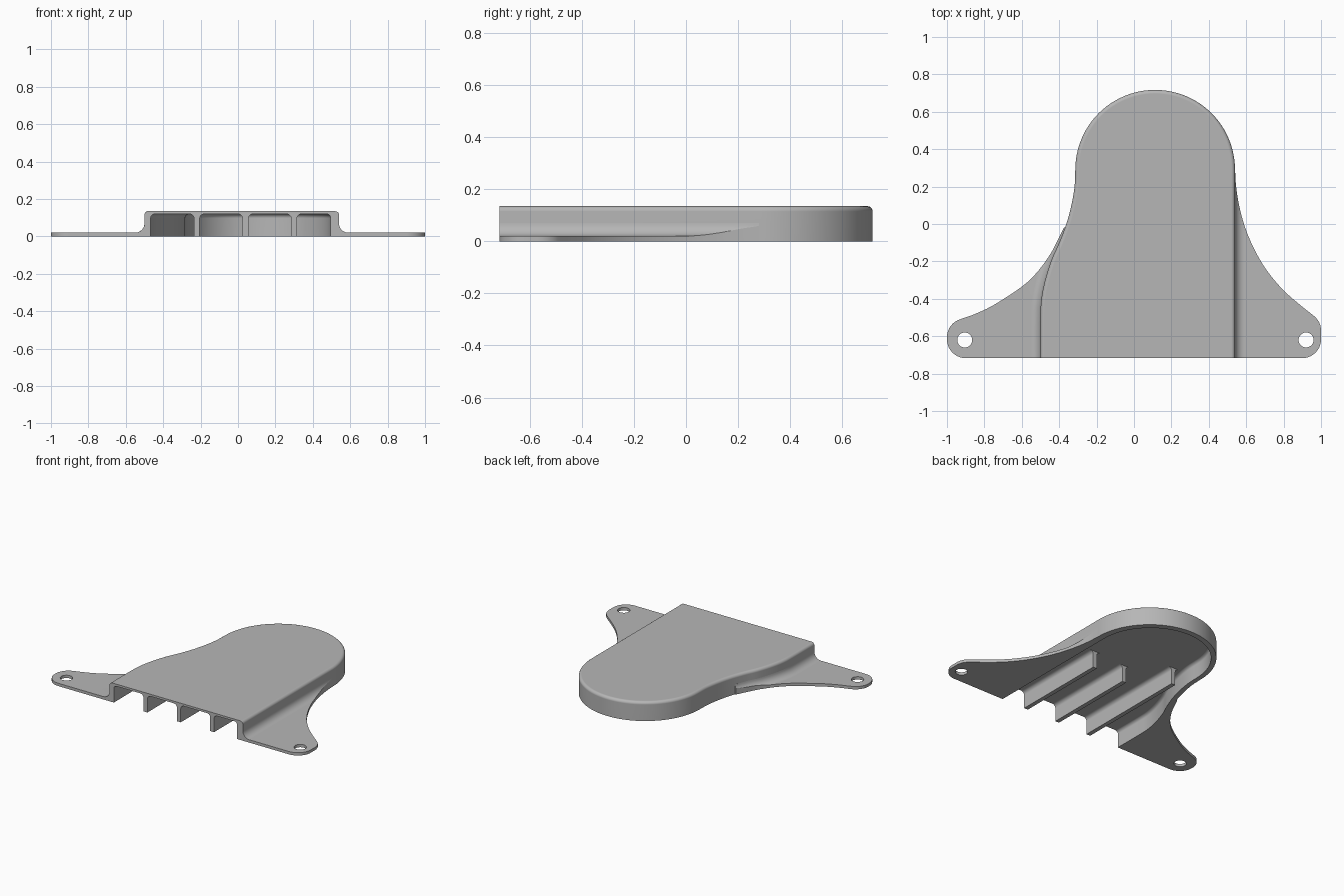
import bpy, bmesh, math
from mathutils import Vector

if "Cube" in bpy.data.objects:
    bpy.data.objects.remove(bpy.data.objects["Cube"], do_unlink=True)

FRONT, TOP, CEILING, PLATE = -0.717, 0.135, 0.12, 0.02

grey = bpy.data.materials.new("plain grey")
grey.use_nodes = True
grey.diffuse_color = (0.47, 0.47, 0.47, 1)
grey.node_tree.nodes["Principled BSDF"].inputs["Base Color"].default_value = (0.47, 0.47, 0.47, 1)


def arc(cx, cy, r, start, end, n):
    angles = [math.radians(start + (end - start) * i / n) for i in range(n + 1)]
    return [Vector((cx + r * math.cos(a), cy + r * math.sin(a))) for a in angles]


def smooth(points, n=6):
    """Smooth curve through a few points."""
    p = [Vector(q) for q in points]
    p = [2 * p[0] - p[1]] + p + [2 * p[-1] - p[-2]]
    out = []
    for a, b, c, d in zip(p, p[1:], p[2:], p[3:]):
        for i in range(n):
            t = i / n
            out.append(0.5 * (2 * b + (c - a) * t + (2 * a - 5 * b + 4 * c - d) * t ** 2
                              + (3 * b - a - 3 * c + d) * t ** 3))
    return out + [p[-2]]


def finish(bm, name):
    bmesh.ops.recalc_face_normals(bm, faces=bm.faces)
    mesh = bpy.data.meshes.new(name)
    bm.to_mesh(mesh)
    bm.free()
    obj = bpy.data.objects.new(name, mesh)
    bpy.context.collection.objects.link(obj)
    mesh.materials.append(grey)
    return obj


def shade(obj):
    bpy.ops.object.select_all(action='DESELECT')
    obj.select_set(True)
    bpy.context.view_layer.objects.active = obj
    bpy.ops.object.shade_smooth_by_angle(angle=math.radians(35))
    obj.modifiers.new("even_shading", 'WEIGHTED_NORMAL').keep_sharp = True


def loft(bm, rings, closed):
    """Join matching rows of points with quads."""
    rows = [[bm.verts.new(p) for p in ring] for ring in rings]
    for a, b in zip(rows, rows[1:]):
        n = len(a)
        for i in range(n if closed else n - 1):
            j = (i + 1) % n
            bm.faces.new((a[i], a[j], b[j], b[i]))
    return rows


# Wall path: straight left side, round back, S-curved right side
left_wall = [Vector((0.54, FRONT)), Vector((0.54, -0.2))]
dome = arc(0.113, 0.29, 0.427, 0, 180, 48)
right_wall = smooth([(-0.314, 0.29), (-0.318, 0.2), (-0.335, 0.1), (-0.362, 0), (-0.4, -0.1),
                     (-0.44, -0.19), (-0.475, -0.3), (-0.495, -0.4), (-0.5, -0.5), (-0.5, FRONT)])
path = left_wall + dome + right_wall[1:]
normals = []
for i in range(len(path)):
    t = (path[min(i + 1, len(path) - 1)] - path[max(i - 1, 0)]).normalized()
    normals.append(Vector((t.y, -t.x)))
normals[0], normals[-1] = Vector((1, 0)), Vector((-1, 0))


def wall_rings(inset, height, radius, steps=6):
    """Wall rows from the floor up, rounding over into a flat top."""
    profile = [(0, 0)]
    for k in range(steps + 1):
        a = math.pi / 2 * k / steps
        profile.append((radius * (1 - math.cos(a)), height - radius * (1 - math.sin(a))))
    rings = []
    for d, z in profile:
        ring = []
        for p, n in zip(path, normals):
            q = p - n * (d + inset(n))
            ring.append((q.x, q.y, z))
        rings.append(ring)
    return rings


# Hollow cover, open at the front and below
bm = bmesh.new()
outer = loft(bm, wall_rings(lambda n: 0, TOP, 0.02), False)
inner = loft(bm, wall_rings(lambda n: 0.039 + 0.006 * n.x, CEILING, 0.022), False)
bm.faces.new(outer[-1])
bm.faces.new(inner[-1])
for i in range(len(path) - 1):
    bm.faces.new((outer[0][i], outer[0][i + 1], inner[0][i + 1], inner[0][i]))
bm.faces.new([r[0] for r in outer] + [r[-1] for r in reversed(outer)]
             + [r[-1] for r in inner] + [r[0] for r in reversed(inner)])
shade(finish(bm, "cover"))


def wall_x(y, wall):
    """Where the wall stands at a given depth."""
    for a, b in zip(wall, wall[1:]):
        if min(a.y, b.y) <= y <= max(a.y, b.y) and a.y != b.y:
            return a.x + (b.x - a.x) * (y - a.y) / (b.y - a.y)
    return wall[-1].x


def flange(name, edge, wall, side, hole, radius=0.05, steps=8):
    """Thin mounting ear that sweeps up into the wall."""
    rings = []
    for p in edge:
        x0 = wall_x(p.y, wall)
        width = max((p.x - x0) * side, 0.001)
        ring = [(x0 - side * 0.012, p.y, 0), (x0 - side * 0.012, p.y, PLATE + radius)]
        for k in range(steps + 1):
            a = math.pi / 2 * k / steps
            d = min(radius * (1 - math.cos(a)), width * (0.9 + 0.09 * k / steps))
            z = PLATE + radius - math.sqrt(radius ** 2 - (radius - d) ** 2)
            ring.append((x0 + side * d, p.y, z))
        d = min(width, radius)
        z = PLATE + radius - math.sqrt(radius ** 2 - (radius - d) ** 2)
        ring += [(x0 + side * width, p.y, z), (x0 + side * width, p.y, 0)]
        rings.append(ring)
    bm = bmesh.new()
    rows = loft(bm, rings, True)
    bm.faces.new(rows[0])
    bm.faces.new(rows[-1])
    obj = finish(bm, name)

    # Screw hole
    bpy.ops.mesh.primitive_cylinder_add(vertices=32, radius=0.04, depth=0.2, location=(*hole, 0))
    cutter = bpy.context.object
    cutter.hide_render = True
    cut = obj.modifiers.new("screw_hole", 'BOOLEAN')
    cut.operation, cut.object, cut.solver = 'DIFFERENCE', cutter, 'EXACT'
    bpy.ops.object.select_all(action='DESELECT')
    obj.select_set(True)
    bpy.context.view_layer.objects.active = obj
    bpy.ops.object.modifier_apply(modifier=cut.name)
    bpy.data.objects.remove(cutter, do_unlink=True)
    shade(obj)


# Left ear
edge = arc(0.9, FRONT + 0.1, 0.1, -90, 0, 10) + arc(0.9, -0.57, 0.1, 0, 50, 6)
edge += smooth([(0.964, -0.493), (0.885, -0.43), (0.805, -0.36), (0.73, -0.275), (0.67, -0.185),
                (0.62, -0.085), (0.585, 0.01), (0.56, 0.11), (0.546, 0.2), (0.541, 0.28)])[1:]
flange("left_ear", edge, left_wall + [Vector((0.54, 0.3))], 1, (0.92, -0.62))

# Right ear
edge = arc(-0.9, FRONT + 0.1, 0.1, 270, 180, 10) + arc(-0.9, -0.605, 0.1, 180, 105, 8)
edge += smooth([(-0.926, -0.508), (-0.85, -0.481), (-0.75, -0.433), (-0.6, -0.335),
                (-0.52, -0.26), (-0.45, -0.165), (-0.41, -0.09), (-0.375, -0.02)])[1:]
flange("right_ear", edge, right_wall, -1, (-0.905, -0.62))


# Stiffening ribs under the top, flaring where they meet it
def rib(name, x, back):
    half, r = 0.015, 0.025
    flare = [(half + r * (1 - math.cos(a)), CEILING - r + r * math.sin(a))
             for a in [math.pi / 2 * k / 5 for k in range(6)]]
    side = [(half, 0)] + flare + [(half + r, CEILING + 0.005)]
    section = side + [(-px, z) for px, z in reversed(side)]
    bm = bmesh.new()
    rows = loft(bm, [[(x + px, y, z) for px, z in section] for y in (FRONT, back)], True)
    for row in rows:
        bm.faces.new(row)
    shade(finish(bm, name))


for name, x, back in (("left_rib", 0.30, -0.03), ("middle_rib", 0.04, -0.05), ("right_rib", -0.22, 0.13)):
    rib(name, x, back)
